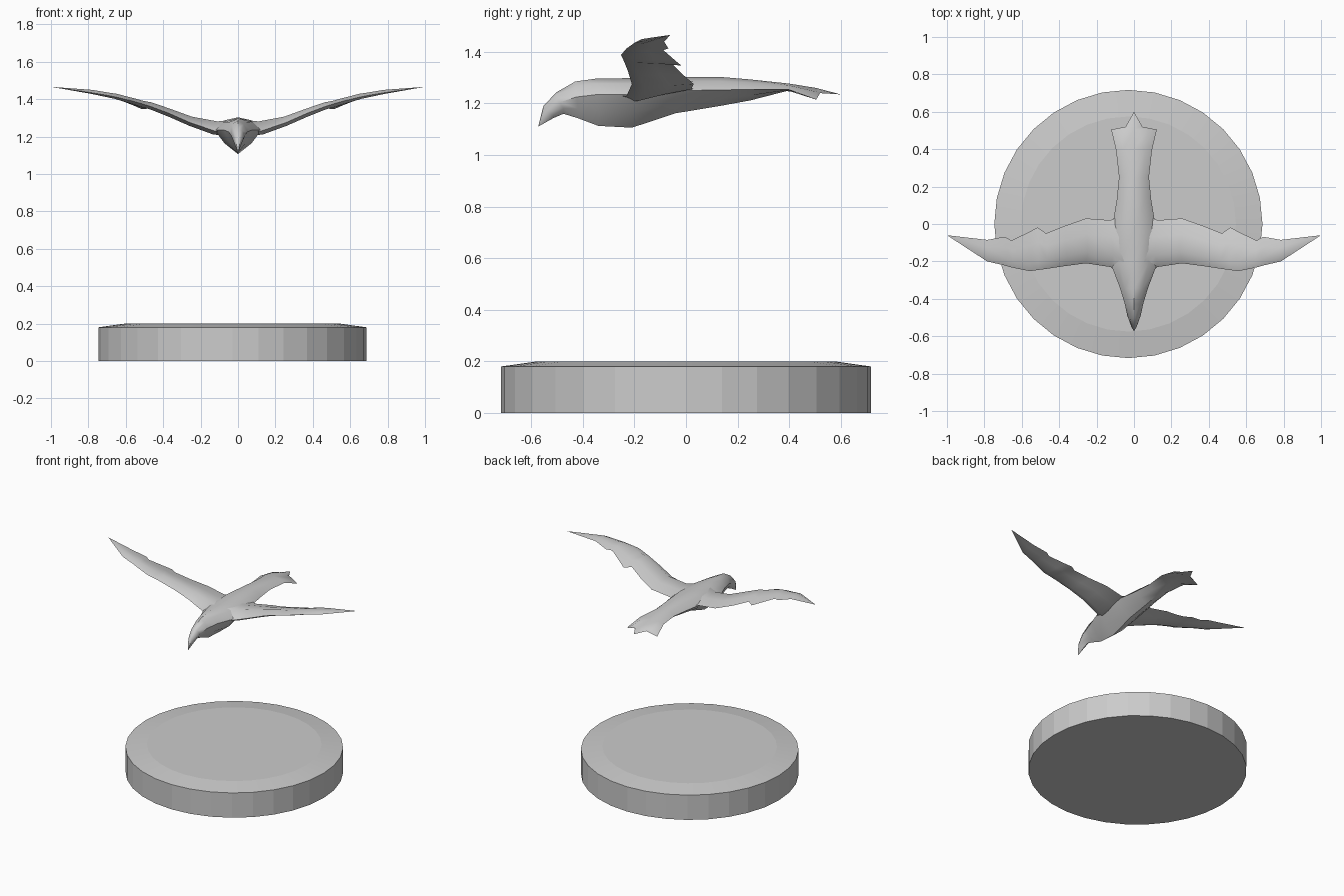
import bpy, bmesh, math


def finish(bm, name, smooth=None):
    bmesh.ops.remove_doubles(bm, verts=bm.verts, dist=0.0005)
    bmesh.ops.recalc_face_normals(bm, faces=bm.faces)
    mesh = bpy.data.meshes.new(name)
    bm.to_mesh(mesh)
    bm.free()
    obj = bpy.data.objects.new(name, mesh)
    bpy.context.collection.objects.link(obj)
    if smooth:
        bpy.ops.object.select_all(action='DESELECT')
        obj.select_set(True)
        bpy.context.view_layer.objects.active = obj
        bpy.ops.object.shade_smooth_by_angle(angle=math.radians(smooth))
    return obj


def loft(rings, name, smooth=None):
    """Skin a list of equal-length rings and close both ends."""
    bm = bmesh.new()
    loops = [[bm.verts.new(p) for p in ring] for ring in rings]
    n = len(loops[0])
    for a, b in zip(loops, loops[1:]):
        for i in range(n):
            j = (i + 1) % n
            bm.faces.new((a[i], a[j], b[j], b[i]))
    bm.faces.new(loops[0])
    bm.faces.new(loops[-1])
    return finish(bm, name, smooth)


# Round base with a chamfered top
def circle(r, z):
    return [(-0.03 + r * math.cos(math.tau * i / 32),
             r * math.sin(math.tau * i / 32), z) for i in range(32)]


loft([circle(0.717, 0), circle(0.717, 0.18), circle(0.575, 0.2)], "base", 8)


# Body: top y, top z, bottom y, bottom z, half width, height of widest point
body = [
    (-0.573, 1.110, -0.573, 1.110, 0.000, 1.110),
    (-0.553, 1.190, -0.515, 1.143, 0.020, 1.165),
    (-0.503, 1.243, -0.475, 1.160, 0.036, 1.205),
    (-0.430, 1.285, -0.420, 1.143, 0.050, 1.225),
    (-0.344, 1.297, -0.340, 1.113, 0.075, 1.235),
    (-0.210, 1.298, -0.210, 1.106, 0.125, 1.235),
    (-0.040, 1.303, -0.040, 1.162, 0.120, 1.250),
    (0.130, 1.303, 0.130, 1.190, 0.092, 1.252),
    (0.250, 1.293, 0.250, 1.212, 0.080, 1.255),
    (0.400, 1.277, 0.390, 1.248, 0.096, 1.255),
    (0.505, 1.260, 0.505, 1.245, 0.122, 1.215),
    (0.520, 1.256, 0.520, 1.240, 0.045, 1.240),
    (0.600, 1.235, 0.600, 1.235, 0.000, 1.235),
]


def body_ring(yt, zt, yb, zb, w, zs):
    ys = (yt + yb) / 2
    up = zs + 0.68 * (zt - zs)
    low = zs + 0.55 * (zb - zs)
    right = [(0.62 * w, yt, up), (w, ys, zs), (0.58 * w, yb, low)]
    left = [(-x, y, z) for x, y, z in reversed(right)]
    return [(0, yt, zt)] + right + [(0, yb, zb)] + left


loft([body_ring(*s) for s in body], "bird_body", 50)

# Wing: x, leading y, leading z, trailing y, trailing z, thickness
wing = [
    (0.040, -0.310, 1.225, 0.060, 1.260, 0.070),
    (0.125, -0.230, 1.230, 0.020, 1.255, 0.060),
    (0.257, -0.210, 1.275, 0.030, 1.275, 0.042),
    (0.370, -0.225, 1.325, -0.010, 1.310, 0.036),
    (0.470, -0.240, 1.362, -0.050, 1.350, 0.032),
    (0.515, -0.246, 1.376, -0.018, 1.347, 0.030),
    (0.556, -0.252, 1.388, -0.040, 1.365, 0.028),
    (0.655, -0.232, 1.412, -0.088, 1.407, 0.024),
    (0.690, -0.222, 1.419, -0.068, 1.413, 0.022),
    (0.785, -0.200, 1.435, -0.085, 1.440, 0.018),
    (1.000, -0.060, 1.466, -0.060, 1.466, 0.000),
]


def wing_ring(x, yl, zl, yt, zt, t):
    def at(f, dz):
        return (x - 0.3 * dz, yl + f * (yt - yl), zl + f * (zt - zl) + dz)
    return [at(0, 0), at(0.25, 0.75 * t), at(0.65, 0.5 * t),
            at(1, 0), at(0.6, -0.15 * t), at(0.2, -0.4 * t)]


wings = loft([wing_ring(*s) for s in wing], "bird_wings", 50)
wings.modifiers.new("mirror", 'MIRROR').use_mirror_merge = False
